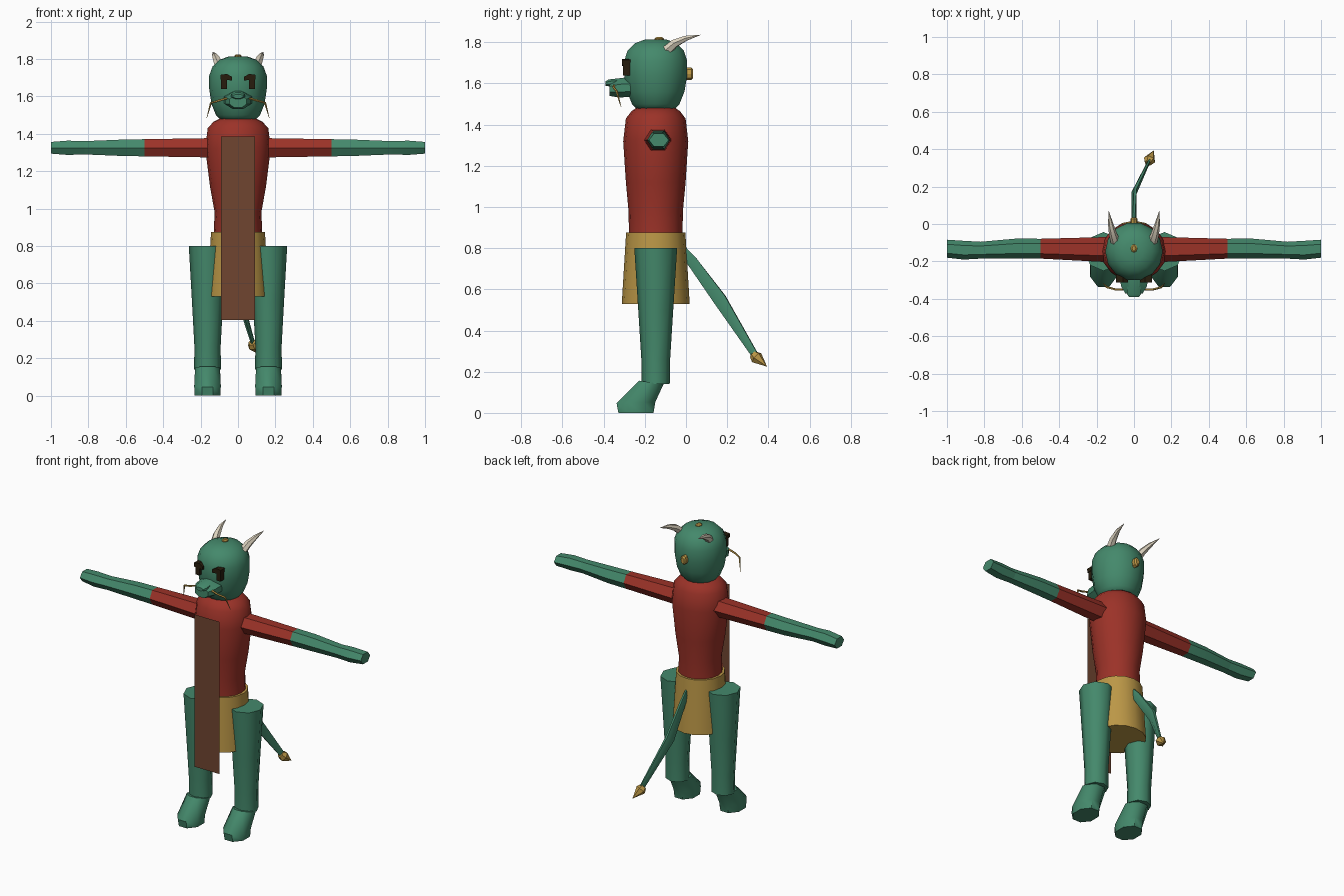
import bpy, bmesh, math
from mathutils import Vector

if "Cube" in bpy.data.objects:
    bpy.data.objects.remove(bpy.data.objects["Cube"], do_unlink=True)


def material(name, rgb):
    m = bpy.data.materials.new(name)
    m.use_nodes = True
    m.diffuse_color = (*rgb, 1)
    m.node_tree.nodes["Principled BSDF"].inputs["Base Color"].default_value = (*rgb, 1)
    return m


GREEN = material("green_skin", (0.058, 0.25, 0.148))
RED = material("red_cloth", (0.33, 0.032, 0.021))
GOLD = material("gold", (0.5, 0.31, 0.062))
BROWN = material("brown_sash", (0.16, 0.06, 0.03))
IVORY = material("ivory_horn", (0.72, 0.65, 0.52))
DARK = material("dark_eye", (0.02, 0.012, 0.004))
MID_Y = -0.147


def finish(name, mat, bm, angle):
    """Turn a bmesh into an object, smooth below the given angle."""
    bmesh.ops.recalc_face_normals(bm, faces=bm.faces)
    me = bpy.data.meshes.new(name)
    bm.to_mesh(me)
    bm.free()
    me.materials.append(mat)
    me.shade_smooth()
    me.set_sharp_from_angle(angle=math.radians(angle))
    ob = bpy.data.objects.new(name, me)
    bpy.context.collection.objects.link(ob)
    return ob


def loft(name, mat, rings, n, angle=30, turn=0.0):
    """Skin elliptical rings given as (centre, half axis u, half axis v)."""
    bm = bmesh.new()
    loops = []
    for c, u, v in rings:
        c, u, v = Vector(c), Vector(u), Vector(v)
        loops.append([bm.verts.new(c + u * math.cos(a) + v * math.sin(a))
                      for a in (math.tau * (i + turn) / n for i in range(n))])
    for a, b in zip(loops, loops[1:]):
        for i in range(n):
            j = (i + 1) % n
            bm.faces.new((a[i], a[j], b[j], b[i]))
    bm.faces.new(loops[0])
    bm.faces.new(loops[-1])
    return finish(name, mat, bm, angle)


def upright(name, mat, x, y, profile, n, angle, turn=0.0):
    """Vertical lathe from (height, radius x, radius y) rows."""
    return loft(name, mat, [((x, y, z), (rx, 0, 0), (0, ry, 0)) for z, rx, ry in profile],
                n, angle, turn)


def tube(name, mat, path, radii, n=6, angle=30, flat=1.0):
    """Tapered tube along a path; flat squeezes its sideways thickness."""
    pts = [Vector(p) for p in path]
    rings = []
    for i, p in enumerate(pts):
        d = (pts[min(i + 1, len(pts) - 1)] - pts[max(i - 1, 0)]).normalized()
        side = d.cross(Vector((0, 0, 1)))
        side = side.normalized() if side.length > 0.01 else Vector((1, 0, 0))
        rings.append((p, side * radii[i] * flat, d.cross(side) * radii[i]))
    return loft(name, mat, rings, n, angle)


def plate(name, mat, outline, y_front, y_back):
    """Flat shape in x and z, extruded along y."""
    bm = bmesh.new()
    front, back = ([bm.verts.new((x, y, z)) for x, z in outline] for y in (y_front, y_back))
    bm.faces.new(front)
    bm.faces.new(back)
    n = len(outline)
    for i in range(n):
        j = (i + 1) % n
        bm.faces.new((front[i], front[j], back[j], back[i]))
    return finish(name, mat, bm, 20)


# Body and clothing
upright("torso", RED, 0, MID_Y,
        [(0.86, 0.13, 0.13), (0.98, 0.125, 0.132), (1.12, 0.15, 0.145), (1.32, 0.175, 0.158),
         (1.43, 0.162, 0.145), (1.465, 0.13, 0.118), (1.485, 0.09, 0.09)], 16, 50)
upright("skirt", GOLD, 0, MID_Y, [(0.53, 0.165, 0.165), (0.875, 0.144, 0.144)], 16, 40)
bm = bmesh.new()
bm.faces.new([bm.verts.new(p) for p in ((-0.09, -0.316, 0.405), (0.09, -0.316, 0.405),
                                        (0.09, -0.316, 1.385), (-0.09, -0.316, 1.385))])
finish("sash", BROWN, bm, 30)

# Head
upright("head", GREEN, 0, MID_Y,
        [(1.47, 0.09, 0.09), (1.5, 0.118, 0.118), (1.56, 0.142, 0.143), (1.64, 0.154, 0.157),
         (1.71, 0.154, 0.157), (1.76, 0.136, 0.14), (1.795, 0.1, 0.105), (1.813, 0.05, 0.055)], 14, 50)
loft("snout", GREEN, [((0, -0.27, 1.58), (0.08, 0, 0), (0, 0, 0.05)),
                      ((0, -0.33, 1.577), (0.076, 0, 0), (0, 0, 0.048)),
                      ((0, -0.372, 1.572), (0.05, 0, 0), (0, 0, 0.035))], 8, 30, 0.5)
loft("nose", GREEN, [((0, -0.28, 1.612), (0.042, 0, 0), (0, 0, 0.02)),
                     ((0, -0.375, 1.603), (0.04, 0, 0), (0, 0, 0.018)),
                     ((0, -0.391, 1.6), (0.028, 0, 0), (0, 0, 0.012))], 8, 30, 0.5)
upright("crown_bead", GOLD, 0, -0.13, [(1.795, 0.018, 0.022), (1.818, 0.018, 0.022),
                                       (1.825, 0.01, 0.014)], 8, 30)
loft("back_bead", GOLD, [((0, -0.01, 1.647), (0.02, 0, 0), (0, 0, 0.03)),
                         ((0, 0.026, 1.647), (0.02, 0, 0), (0, 0, 0.03)),
                         ((0, 0.035, 1.647), (0.012, 0, 0), (0, 0, 0.02))], 8, 30)

# Tail
tube("tail", GREEN, [(0, -0.03, 0.81), (0, 0.03, 0.735), (0, 0.165, 0.55), (0.085, 0.345, 0.265)],
     [0.02, 0.03, 0.037, 0.018], 6, 30, 0.4)
tube("tail_tip", GOLD, [(0.075, 0.325, 0.285), (0.083, 0.343, 0.268), (0.105, 0.392, 0.226)],
     [0.02, 0.032, 0.001], 6)

# Paired parts
for s, side in ((1, "left"), (-1, "right")):
    # Arms: sleeve, forearm and hand as rows of (x, y centre, half depth, half height)
    def arm(name, mat, rows):
        loft(side + name, mat, [((s * x, y, 1.325), (0, ry, 0), (0, 0, rz))
                                for x, y, ry, rz in rows], 6)
    arm("_sleeve", RED, [(0.12, -0.137, 0.068, 0.06), (0.5, -0.132, 0.053, 0.053)])
    arm("_forearm", GREEN, [(0.5, -0.132, 0.053, 0.053), (0.63, -0.131, 0.053, 0.05),
                            (0.82, -0.14, 0.045, 0.041)])
    arm("_hand", GREEN, [(0.82, -0.14, 0.045, 0.041), (0.91, -0.14, 0.05, 0.044),
                         (1.0, -0.132, 0.048, 0.036)])

    # Legs and feet
    upright(side + "_leg", GREEN, s * 0.163, MID_Y,
            [(0.14, 0.072, 0.068), (0.26, 0.07, 0.07), (0.5, 0.083, 0.085), (0.8, 0.1, 0.104)],
            8, 50)
    loft(side + "_foot", GREEN,
         [((s * 0.163, -0.168, 0.148), (0.072, 0, 0), (0, 0.064, -0.009)),
          ((s * 0.163, -0.243, 0.05), (0.077, 0, 0), (0, 0.102, 0.004)),
          ((s * 0.163, -0.243, 0.0), (0.074, 0, 0), (0, 0.092, 0))], 8, 50, 0.5)

    # Eyes, brows, horns and whiskers
    plate(side + "_eye", DARK, [(s * x, z) for x, z in
          ((0.06, 1.64), (0.09, 1.64), (0.09, 1.69), (0.06, 1.69))], -0.306, -0.24)
    plate(side + "_brow", DARK, [(s * x, z) for x, z in
          ((0.033, 1.685), (0.093, 1.69), (0.095, 1.715), (0.06, 1.72), (0.033, 1.705))],
          -0.312, -0.24)
    tube(side + "_horn", IVORY, [(s * 0.098, -0.1, 1.755), (s * 0.112, -0.055, 1.795),
                                 (s * 0.125, 0.0, 1.82), (s * 0.135, 0.07, 1.836)],
         [0.026, 0.022, 0.014, 0.001], 6, 50)
    tube(side + "_whisker", GOLD, [(s * 0.06, -0.35, 1.59), (s * 0.1, -0.35, 1.578),
                                   (s * 0.145, -0.338, 1.565), (s * 0.167, -0.315, 1.485)],
         [0.006, 0.006, 0.006, 0.001], 5)
